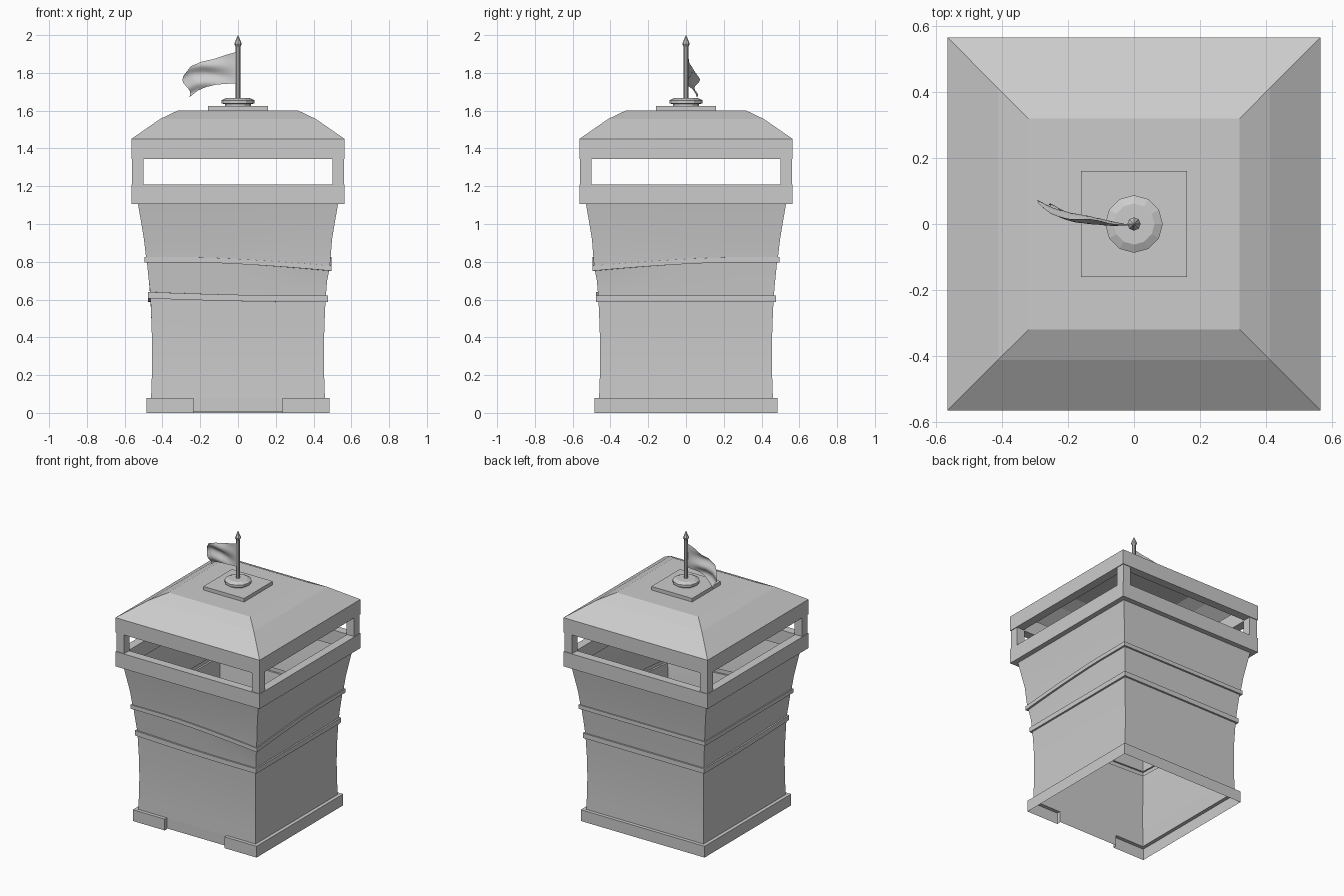
import bpy, bmesh, math

if "Cube" in bpy.data.objects:
    bpy.data.objects.remove(bpy.data.objects["Cube"])

def make(name, verts, faces, smooth=None):
    me = bpy.data.meshes.new(name)
    me.from_pydata(verts, [], faces)
    me.update()
    if smooth:
        me.shade_smooth()
        me.set_sharp_from_angle(angle=math.radians(smooth))
    ob = bpy.data.objects.new(name, me)
    bpy.context.collection.objects.link(ob)
    return ob

def box(name, lo, hi):
    x0, y0, z0 = lo
    x1, y1, z1 = hi
    v = [(x, y, z) for z in (z0, z1) for x, y in ((x0, y0), (x1, y0), (x1, y1), (x0, y1))]
    f = [(3, 2, 1, 0), (4, 5, 6, 7)] + [(i, (i + 1) % 4, (i + 1) % 4 + 4, i + 4) for i in range(4)]
    return make(name, v, f)

def square(n):
    """Unit square outline, counter-clockwise, n segments per side."""
    pts = []
    for k in range(n):
        pts.append((-1 + 2 * k / n, -1))
    out = []
    for q in range(4):
        for x, y in pts:
            for _ in range(q):
                x, y = -y, x
            out.append((x, y))
    return out

def loft(name, outline, rows, smooth=None, cap=False, closed=False, warp=None):
    """Skin rows of (half size, height) along an outline."""
    n, m = len(outline), len(rows)
    v = []
    for r, (h, z, *kind) in enumerate(rows):
        for x, y in outline:
            dz = warp(kind[0], x, y) if warp and kind else 0
            v.append((x * h, y * h, z + dz))
    f = []
    for r in range(m if closed else m - 1):
        a, b = r * n, ((r + 1) % m) * n
        f += [(a + i, a + (i + 1) % n, b + (i + 1) % n, b + i) for i in range(n)]
    if cap:
        f.append(tuple((m - 1) * n + i for i in range(n)))
    return make(name, v, f, smooth)

def circle(n):
    return [(math.cos(2 * math.pi * i / n), math.sin(2 * math.pi * i / n)) for i in range(n)]

# Hollow tower wall, bands bent at two front corners
def bend(kind, x, y):
    s = lambda a: max(0, (a + 0.5) / 1.5) ** 1.5
    if kind == "low":
        return 0.018 * s(-x) * s(-y)
    return -0.045 * s(x) * s(-y)

loft("tower_wall", square(8), [
    (0.46, 0.08), (0.456, 0.2), (0.455, 0.32), (0.457, 0.45),
    (0.463, 0.588, "low"), (0.476, 0.588, "low"), (0.476, 0.622, "low"), (0.465, 0.622, "low"),
    (0.472, 0.7), (0.482, 0.797, "up"), (0.495, 0.797, "up"), (0.495, 0.825, "up"),
    (0.487, 0.825, "up"), (0.498, 0.92), (0.53, 1.11)], smooth=30, warp=bend)

# Plinth with a doorway gap at the front
def path(d, h):
    half = [(d, -0.46), (d, -h), (h, -h), (h, h)]
    return half + [(-x, y) for x, y in reversed(half)]

outer, inner = path(0.235, 0.485), path(0.235, 0.46)
n = len(outer)
verts = [(x, y, 0) for x, y in outer] + [(x, y, 0.08) for x, y in outer] + [(x, y, 0.08) for x, y in inner]
faces = [(i, i + 1, n + i + 1, n + i) for i in range(n - 1)]
faces += [(n + i, n + i + 1, 2 * n + i + 1, 2 * n + i) for i in range(1, n - 2)]
make("plinth", verts, faces)
make("doorway_panel", [(-0.235, -0.46, 0.005), (0.235, -0.46, 0.005),
                       (0.235, -0.46, 0.08), (-0.235, -0.46, 0.08)], [(0, 1, 2, 3)])

# Parapet, corner posts and roof beam
for name, z0, z1 in (("parapet", 1.105, 1.21), ("roof_beam", 1.345, 1.45)):
    loft(name, square(1), [(0.565, z0), (0.565, z1), (0.505, z1), (0.505, z0)], closed=True)
for sx in (-1, 1):
    for sy in (-1, 1):
        xs, ys = sorted((sx * 0.5, sx * 0.56)), sorted((sy * 0.5, sy * 0.56))
        box("corner_post", (xs[0], ys[0], 1.21), (xs[1], ys[1], 1.345))

# Roof
loft("roof", square(1), [(0.565, 1.45), (0.412, 1.556), (0.32, 1.6)], cap=True)
box("roof_plate", (-0.16, -0.16, 1.6), (0.16, 0.16, 1.625))

# Flag pole with base and pointed tip
loft("pole_base", circle(12), [(0.068, 1.625), (0.068, 1.635), (0.087, 1.638), (0.087, 1.655),
                               (0.062, 1.667)], cap=True)
loft("flag_pole", circle(8), [(0.013, 1.66), (0.012, 1.94)])
loft("pole_tip", circle(8), [(0.011, 1.935), (0.02, 1.953), (0.001, 2.0)], smooth=30, cap=True)

# Rippled flag between a top and a bottom edge curve
top = [(-0.005, -0.005, 1.912), (-0.07, -0.004, 1.893), (-0.13, 0.008, 1.873), (-0.19, 0.02, 1.86),
       (-0.25, 0.042, 1.835), (-0.288, 0.065, 1.785)]
bottom = [(-0.005, -0.005, 1.745), (-0.06, 0.004, 1.742), (-0.115, 0.012, 1.738), (-0.17, 0.02, 1.725),
          (-0.215, 0.03, 1.705), (-0.258, 0.05, 1.67)]

def along(pts, t):
    k = min(int(t * 5), 4)
    u = t * 5 - k
    return [a + (b - a) * u for a, b in zip(pts[k], pts[k + 1])]

U, V = 20, 12
verts = []
for i in range(U + 1):
    t = i / U
    a, b = along(top, t), along(bottom, t)
    for j in range(V + 1):
        s = j / V
        x, y, z = [p + (q - p) * s for p, q in zip(a, b)]
        y += 0.012 * min(1, t * 2) * math.sin(9 * s + 6 * t)
        verts.append((x - 0.012 * t * math.sin(math.pi * 2 * s), y, z))
W = V + 1
make("flag", verts, [(i * W + j, (i + 1) * W + j, (i + 1) * W + j + 1, i * W + j + 1)
                     for i in range(U) for j in range(V)], smooth=60)
